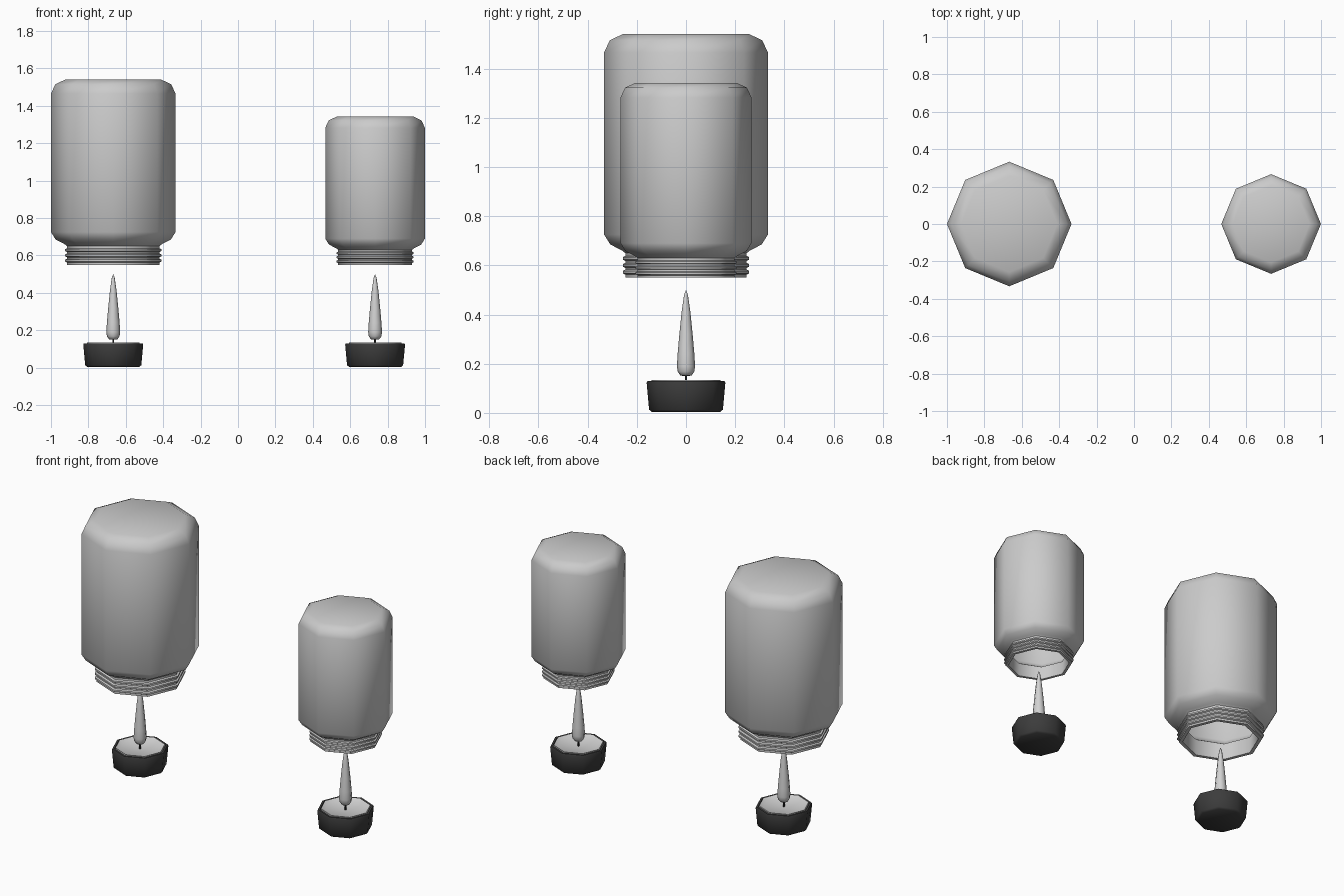
import bpy
import bmesh
import math

SIDES = 8

cube = bpy.data.objects.get("Cube")
if cube:
    bpy.data.objects.remove(cube, do_unlink=True)


def make_material(name, value):
    mat = bpy.data.materials.new(name)
    colour = (value, value, value, 1.0)
    mat.use_nodes = True
    mat.diffuse_color = colour
    bsdf = mat.node_tree.nodes["Principled BSDF"]
    bsdf.inputs["Base Color"].default_value = colour
    return mat


def lathe(name, profile, mat, location, scale=1.0, angle=50):
    """Turn a (radius, height) profile into an eight-sided solid."""
    bm = bmesh.new()
    rings = []
    for r, z in profile:
        if r == 0:
            rings.append([bm.verts.new((0, 0, z))] * SIDES)
        else:
            turns = [math.tau * i / SIDES for i in range(SIDES)]
            rings.append([bm.verts.new((r * math.cos(a), r * math.sin(a), z))
                          for a in turns])
    for low, high in zip(rings, rings[1:]):
        for i in range(SIDES):
            j = (i + 1) % SIDES
            corners = dict.fromkeys((low[i], low[j], high[j], high[i]))
            bm.faces.new(list(corners))
    bmesh.ops.recalc_face_normals(bm, faces=bm.faces)
    mesh = bpy.data.meshes.new(name)
    bm.to_mesh(mesh)
    bm.free()
    mesh.materials.append(mat)
    obj = bpy.data.objects.new(name, mesh)
    bpy.context.collection.objects.link(obj)
    obj.location = location
    obj.scale = (scale, scale, scale)
    bpy.ops.object.select_all(action="DESELECT")
    obj.select_set(True)
    bpy.context.view_layer.objects.active = obj
    bpy.ops.object.shade_smooth_by_angle(angle=math.radians(angle))
    return obj


glass = make_material("jar grey", 0.6)
pale = make_material("wax grey", 0.65)
dark = make_material("cup black", 0.045)
wick_black = make_material("wick black", 0.015)

# Upturned jar, measured up from its open rim: inside wall first
jar_inside = [(0, 0.97), (0.245, 0.97), (0.292, 0.95), (0.315, 0.91),
              (0.315, 0.18), (0.292, 0.145), (0.225, 0.105), (0.225, 0)]
neck = [(0.247, 0)]
for z in (0.012, 0.04, 0.068):
    neck += [(0.247, z), (0.257, z + 0.005), (0.257, z + 0.015), (0.247, z + 0.02)]
jar_outside = [(0.247, 0.1), (0.26, 0.11), (0.308, 0.135), (0.333, 0.175),
               (0.333, 0.915), (0.31, 0.965), (0.257, 0.99), (0, 0.99)]
jar = jar_inside + neck + jar_outside

# Shallow candle cup with a recessed top
cup = [(0, 0.003), (0.138, 0.003), (0.15, 0.013), (0.16, 0.122), (0.157, 0.13),
       (0.145, 0.13), (0.142, 0.105), (0, 0.105)]
wax = [(0, 0.108), (0.142, 0.108), (0.14, 0.134), (0.115, 0.122), (0, 0.116)]
wick = [(0, 0.11), (0.005, 0.11), (0.005, 0.165), (0, 0.165)]
flame = [(0, 0.149), (0.023, 0.152), (0.034, 0.168), (0.037, 0.19), (0.034, 0.24),
         (0.027, 0.32), (0.018, 0.41), (0.008, 0.48), (0, 0.5)]

# Large set on the right, small jar on the left, equal candles
for side, x, size in (("right", -0.667, 1.0), ("left", 0.733, 0.8)):
    lathe(side + "_jar", jar, glass, (x, 0, 0.55), size)
    lathe(side + "_candle_cup", cup, dark, (x, 0, 0))
    lathe(side + "_candle_wax", wax, pale, (x, 0, 0))
    lathe(side + "_wick", wick, wick_black, (x, 0, 0))
    lathe(side + "_flame", flame, pale, (x, 0, 0), angle=80)
